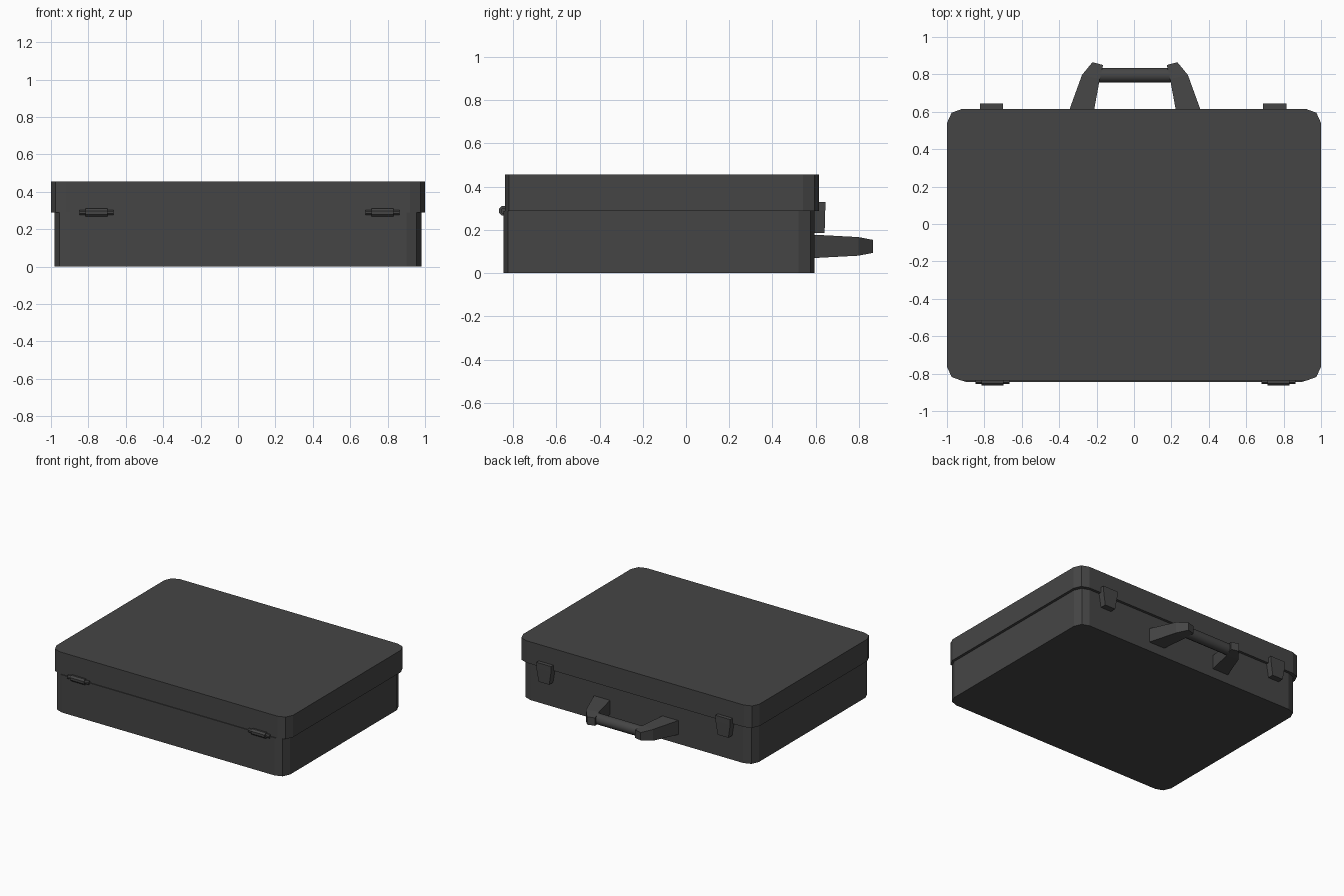
import bpy, bmesh, math
from mathutils import Matrix

if "Cube" in bpy.data.objects:
    bpy.data.objects.remove(bpy.data.objects["Cube"])

dark = bpy.data.materials.new("dark_plastic")
dark.diffuse_color = (0.06, 0.06, 0.06, 1)
dark.use_nodes = True
dark.node_tree.nodes["Principled BSDF"].inputs["Base Color"].default_value = dark.diffuse_color


def finish(bm, name):
    bmesh.ops.recalc_face_normals(bm, faces=bm.faces[:])
    me = bpy.data.meshes.new(name)
    bm.to_mesh(me)
    bm.free()
    me.materials.append(dark)
    ob = bpy.data.objects.new(name, me)
    bpy.context.collection.objects.link(ob)
    return ob


def loft(name, rings):
    """Closed solid skinned through rings of equal point count."""
    bm = bmesh.new()
    vs = [[bm.verts.new(p) for p in r] for r in rings]
    n = len(rings[0])
    for a, b in zip(vs, vs[1:]):
        for i in range(n):
            j = (i + 1) % n
            bm.faces.new((a[i], a[j], b[j], b[i]))
    bm.faces.new(vs[0])
    bm.faces.new(vs[-1])
    return finish(bm, name)


def shell(name, hx, y0, y1, z0, z1):
    """Box with two-facet rounded vertical corners."""
    cy, hy = (y0 + y1) / 2, (y1 - y0) / 2
    corner = [(hx, hy - .075), (hx - .025, hy - .02), (hx - .08, hy)]
    half = corner + [(-x, y) for x, y in reversed(corner)]
    outline = half + [(-x, -y) for x, y in half]
    return loft(name, [[(x, cy + y, z) for x, y in outline] for z in (z0, z1)])


def rod(name, radius, length, loc, sides):
    """Prism along x, flat side facing front and top."""
    bm = bmesh.new()
    bmesh.ops.create_cone(bm, cap_ends=True, segments=sides, radius1=radius,
                          radius2=radius, depth=length)
    bm.transform(Matrix.Translation(loc) @ Matrix.Rotation(math.pi / 2, 4, 'Y')
                 @ Matrix.Rotation(math.pi / sides, 4, 'Z'))
    return finish(bm, name)


# Case halves
shell("case_base", .98, -.844, .595, 0, .288)
shell("case_lid", 1.0, -.838, .615, .288, .456)

# Hinges on the front: barrel plus thinner pin
for side, x in (("left", -.757), ("right", .773)):
    rod("hinge_barrel_" + side, .0235, .117, (x, -.843, .288), 8)
    rod("hinge_pin_" + side, .0145, .181, (x, -.843, .288), 8)

# Latches on the back: straight top, tapering downwards
for side, x in (("left", -.762), ("right", .753)):
    sections = [(.185, .045, .641), (.29, .0625, .644), (.33, .0625, .644)]
    loft("latch_" + side, [[(x - w, .585, z), (x + w, .585, z),
                            (x + w, y, z), (x - w, y, z)] for z, w, y in sections])

# Handle brackets: (inner x, inner y, outer x, outer y, half thickness)
HX, HZ = .005, .124
bracket = [(.222, .59, .358, .59, .054),
           (.188, .775, .283, .797, .043),
           (.170, .850, .227, .865, .030)]
for side, s in (("left", -1), ("right", 1)):
    loft("handle_bracket_" + side,
         [[(HX + s * xi, yi, HZ - t), (HX + s * xo, yo, HZ - t),
           (HX + s * xo, yo, HZ + t), (HX + s * xi, yi, HZ + t)]
          for xi, yi, xo, yo, t in bracket])

# Handle grip
grip = rod("handle_grip", .041, .42, (HX, .795, HZ), 12)
bpy.context.view_layer.objects.active = grip
grip.select_set(True)
bpy.ops.object.shade_smooth_by_angle(angle=math.radians(40))
